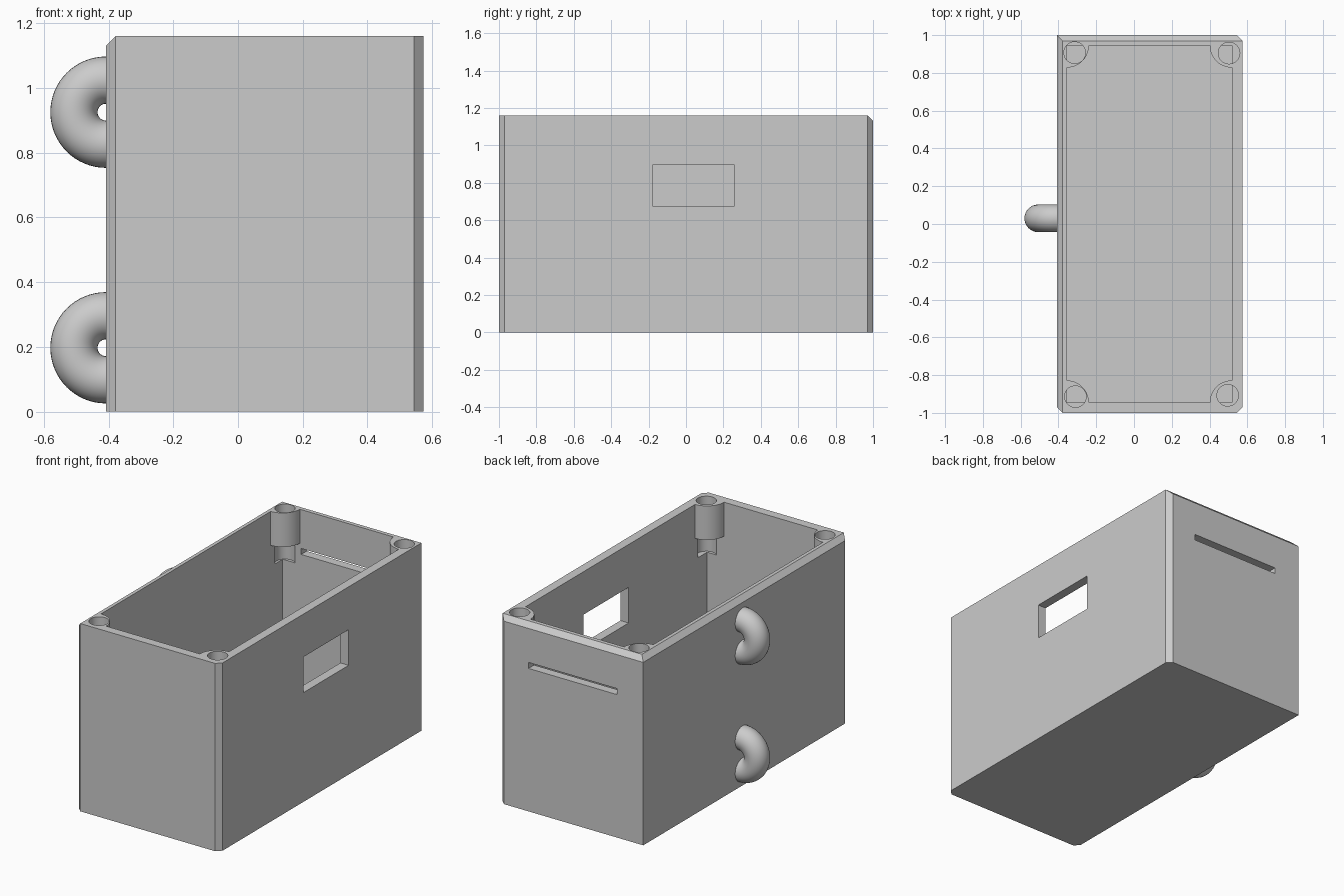
import bpy, bmesh
from math import sin, cos, pi
from mathutils import Vector

if "Cube" in bpy.data.objects:
    bpy.data.objects.remove(bpy.data.objects["Cube"])

grey = bpy.data.materials.new("light_grey")
grey.use_nodes = True
grey.diffuse_color = (0.6, 0.6, 0.6, 1)
grey.node_tree.nodes["Principled BSDF"].inputs["Base Color"].default_value = (0.6, 0.6, 0.6, 1)

# Main dimensions
X0, X1, Y, H = -0.408, 0.574, 1.0, 1.16      # outer shell
IX0, IX1, IY = -0.356, 0.518, 0.945          # inner walls
FLOOR, CH = 0.05, 0.03
BOSS_R, BOSS_Z = 0.117, H - 0.21
HOLE_R, HOLE_Z = 0.057, H - 0.34


def finish(bm, name):
    bmesh.ops.recalc_face_normals(bm, faces=bm.faces)
    mesh = bpy.data.meshes.new(name)
    bm.to_mesh(mesh)
    bm.free()
    mesh.materials.append(grey)
    obj = bpy.data.objects.new(name, mesh)
    bpy.context.collection.objects.link(obj)
    return obj


def prism(outline, z0, z1):
    bm = bmesh.new()
    face = bm.faces.new([bm.verts.new((x, y, z0)) for x, y in outline])
    res = bmesh.ops.extrude_face_region(bm, geom=[face])
    verts = [g for g in res["geom"] if isinstance(g, bmesh.types.BMVert)]
    bmesh.ops.translate(bm, verts=verts, vec=(0, 0, z1 - z0))
    return bm


def rect(x0, x1, y0, y1):
    return [(x0, y0), (x1, y0), (x1, y1), (x0, y1)]


def arc(cx, cy, r, a0, a1, n):
    return [(cx + r * cos(a0 + (a1 - a0) * i / n), cy + r * sin(a0 + (a1 - a0) * i / n))
            for i in range(n + 1)]


def cut(target, bm):
    cutter = finish(bm, "cutter")
    cutter.hide_render = True
    mod = target.modifiers.new("cut", "BOOLEAN")
    mod.operation, mod.solver, mod.object = "DIFFERENCE", "EXACT", cutter
    bpy.context.view_layer.objects.active = target
    bpy.ops.object.modifier_apply(modifier=mod.name)
    bpy.data.objects.remove(cutter)


def smooth(obj):
    bpy.ops.object.select_all(action="DESELECT")
    obj.select_set(True)
    bpy.context.view_layer.objects.active = obj
    bpy.ops.object.shade_smooth_by_angle(angle=0.6)


# Shell: three chamfered upright corners, the back left one stays square
bm = prism([(X0 + CH, -Y), (X1 - CH, -Y), (X1, -Y + CH), (X1, Y - CH),
            (X1 - CH, Y), (X0, Y), (X0, -Y + CH)], 0, H)
# Chamfers along the top of the hook side and the back
for point, normal in (((X0, 0, H - CH), (-1, 0, 1)), ((0, Y, H - CH), (0, 1, 1))):
    bmesh.ops.bisect_plane(bm, geom=bm.verts[:] + bm.edges[:] + bm.faces[:],
                           plane_co=point, plane_no=Vector(normal).normalized(),
                           clear_outer=True)
    bmesh.ops.holes_fill(bm, edges=[e for e in bm.edges if e.is_boundary])
box = finish(bm, "box_shell")

# Cavity: plain below, with rounded screw bosses left in the corners above
cut(box, prism(rect(IX0, IX1, -IY, IY), FLOOR, BOSS_Z))
upper = []
for cx, cy, start in ((IX0, -IY, pi / 2), (IX1, -IY, pi), (IX1, IY, 1.5 * pi), (IX0, IY, 2 * pi)):
    upper += arc(cx, cy, BOSS_R, start, start - pi / 2, 16)
cut(box, prism(upper, BOSS_Z - 0.0005, H + 0.1))

# Screw holes, running past the bosses into the wall corners
for x, y in ((-0.314, 0.907), (0.503, 0.905), (-0.31, -0.914), (0.496, -0.907)):
    cut(box, prism(arc(x, y, HOLE_R, 0, 2 * pi, 40)[:-1], HOLE_Z, H + 0.1))

# Side window and back slot
cut(box, prism(rect(IX1 - 0.1, X1 + 0.1, -0.18, 0.26), 0.675, 0.895))
cut(box, prism(rect(-0.23, 0.376, IY - 0.05, Y + 0.1), 0.883, 0.92))
smooth(box)

# Half-ring hooks on the side wall
for name, z in (("upper_hook", 0.925), ("lower_hook", 0.197)):
    bm = bmesh.new()
    rings = [[bm.verts.new((X0 - r * cos(a), 0.03 + y, z + r * sin(a)))
              for r, y in arc(0.099, 0, 0.073, 0, 2 * pi, 32)[:-1]]
             for a in [-pi / 2 + pi * i / 32 for i in range(33)]]
    for a, b in zip(rings, rings[1:]):
        for i in range(32):
            j = (i + 1) % 32
            bm.faces.new((a[i], a[j], b[j], b[i]))
    bm.faces.new(rings[0])
    bm.faces.new(rings[-1])
    smooth(finish(bm, name))
